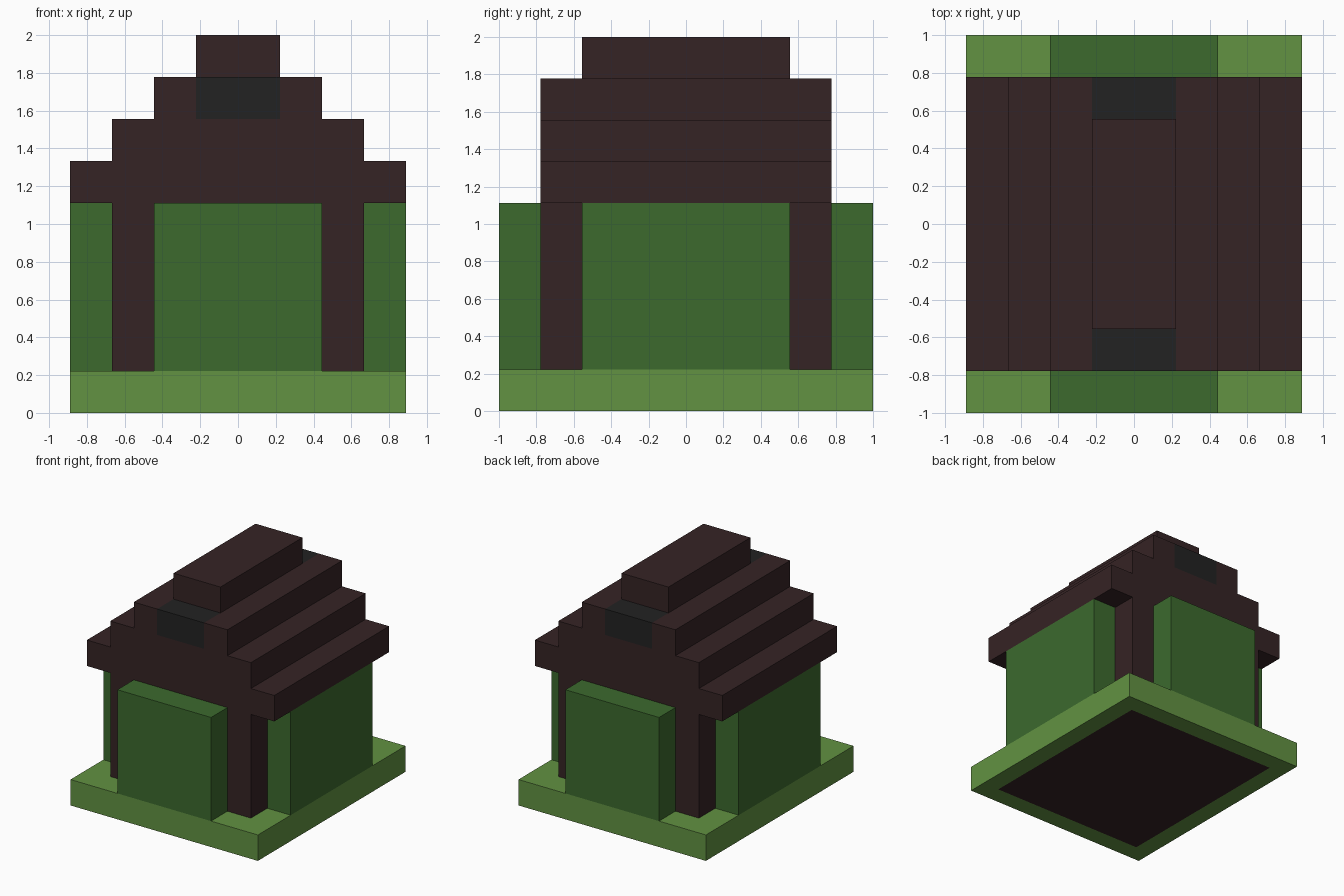
import bpy
import bmesh

if "Cube" in bpy.data.objects:
    bpy.data.objects.remove(bpy.data.objects["Cube"], do_unlink=True)

U = 2 / 9  # one building block


def material(name, rgb):
    m = bpy.data.materials.new(name)
    m.use_nodes = True
    colour = (*rgb, 1)
    m.diffuse_color = colour
    bsdf = m.node_tree.nodes["Principled BSDF"]
    bsdf.inputs["Base Color"].default_value = colour
    bsdf.inputs["Roughness"].default_value = 0.9
    return m


BROWN = material("dark brown", (0.036, 0.017, 0.018))
GREEN = material("dark green", (0.045, 0.144, 0.027))
LIGHT = material("light green", (0.122, 0.287, 0.054))
BLACK = material("charcoal", (0.016, 0.016, 0.016))


def finish(bm, name, *mats):
    bmesh.ops.recalc_face_normals(bm, faces=bm.faces)
    mesh = bpy.data.meshes.new(name)
    bm.to_mesh(mesh)
    bm.free()
    for m in mats:
        mesh.materials.append(m)
    obj = bpy.data.objects.new(name, mesh)
    bpy.context.collection.objects.link(obj)
    return obj


def block_mesh(x, y, z):
    """Box from (low, high) spans counted in blocks."""
    bm = bmesh.new()
    bmesh.ops.create_cube(bm, size=1)
    for v in bm.verts:
        for i, (low, high) in enumerate((x, y, z)):
            v.co[i] = U * (low if v.co[i] < 0 else high)
    return bm


def block(name, mat, x, y, z):
    return finish(block_mesh(x, y, z), name, mat)


# Base slab with a brown floor set into its underside
bm = block_mesh((-4, 4), (-4.5, 4.5), (0, 1))
underside = min(bm.faces, key=lambda f: f.calc_center_median().z)
bmesh.ops.inset_region(bm, faces=[underside], thickness=U)
underside.material_index = 1
finish(bm, "base", LIGHT, BROWN)

# Walls, whose corners show as posts
block("walls", BROWN, (-3, 3), (-3.5, 3.5), (1, 5))

# Hedge panels on all four sides
block("front_panel", GREEN, (-2, 2), (-4.5, -3.5), (1, 5))
block("back_panel", GREEN, (-2, 2), (3.5, 4.5), (1, 5))
block("right_panel", GREEN, (-4, -3), (-2.5, 2.5), (1, 5))
block("left_panel", GREEN, (3, 4), (-2.5, 2.5), (1, 5))

# Stepped roof
for name, half, z in (("lower_roof", 4, 5), ("middle_roof", 3, 6)):
    block(name, BROWN, (-half, half), (-3.5, 3.5), (z, z + 1))
block("upper_roof_right", BROWN, (-2, -1), (-3.5, 3.5), (7, 8))
block("upper_roof_left", BROWN, (1, 2), (-3.5, 3.5), (7, 8))
block("roof_ridge", BROWN, (-1, 1), (-2.5, 2.5), (7, 9))

# Dark gable blocks at each end of the ridge
block("front_gable_block", BLACK, (-1, 1), (-3.5, -2.5), (7, 8))
block("back_gable_block", BLACK, (-1, 1), (2.5, 3.5), (7, 8))
